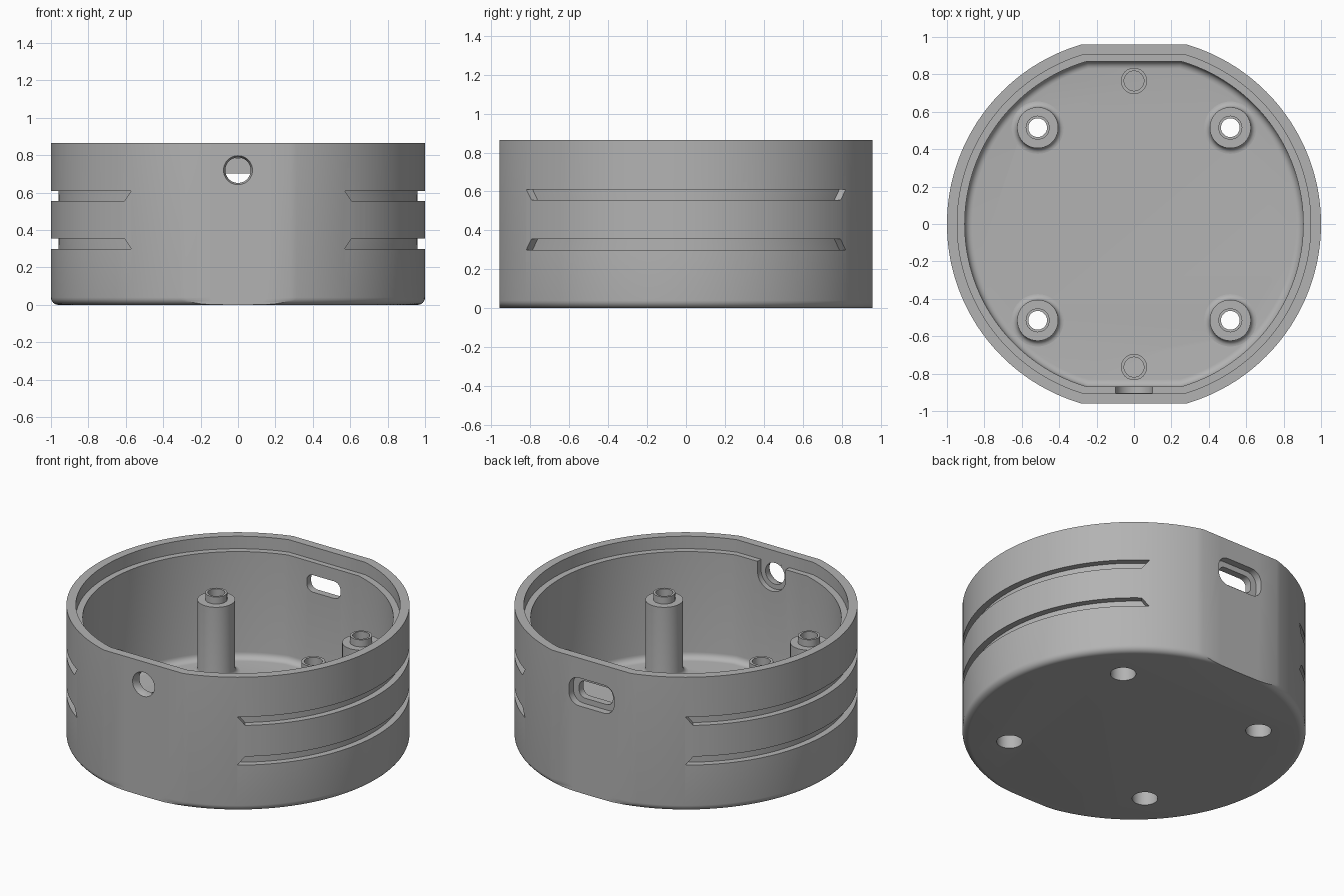
import bpy, bmesh, math
from mathutils import Matrix

if "Cube" in bpy.data.objects:
    bpy.data.objects.remove(bpy.data.objects["Cube"])

grey = bpy.data.materials.new("plain grey")
grey.diffuse_color = (0.45, 0.45, 0.45, 1)
grey.use_nodes = True
grey.node_tree.nodes["Principled BSDF"].inputs["Base Color"].default_value = grey.diffuse_color


def make(name, rings, wrap=True, caps=True, close=False):
    """Skin equal-length rings of points into a mesh object."""
    bm = bmesh.new()
    vs = [[bm.verts.new(p) for p in ring] for ring in rings]
    n = len(vs[0])
    pairs = list(zip(vs, vs[1:])) + ([(vs[-1], vs[0])] if close else [])
    for a, b in pairs:
        for i in range(n if wrap else n - 1):
            j = (i + 1) % n
            bm.faces.new((a[i], a[j], b[j], b[i]))
    if caps:
        bm.faces.new(vs[0][::-1])
        bm.faces.new(vs[-1])
    bmesh.ops.remove_doubles(bm, verts=bm.verts, dist=1e-5)
    bmesh.ops.recalc_face_normals(bm, faces=bm.faces)
    me = bpy.data.meshes.new(name)
    bm.to_mesh(me)
    bm.free()
    me.materials.append(grey)
    ob = bpy.data.objects.new(name, me)
    bpy.context.collection.objects.link(ob)
    return ob


def outline(r, f, z, n=72, m=4):
    """Circle of radius r with flats at y = +-f."""
    c = math.asin(min(1, f / r))
    pts = []
    for s in (1, -1):
        arc = [(-c + 2 * c * i / n) for i in range(n + 1)]
        pts += [(s * r * math.cos(a), s * r * math.sin(a), z) for a in arc]
        x = r * math.cos(c)
        if f < r:
            pts += [(s * x * (1 - 2 * k / m), s * f, z) for k in range(1, m)]
        else:
            pts += [(0, s * r, z)] * (m - 1)
    return pts


def revolve(name, profile, n=40, caps=True):
    """Turn (radius, z) points about the z axis."""
    return make(name, [[(r * math.cos(2 * math.pi * i / n), r * math.sin(2 * math.pi * i / n), z)
                        for i in range(n)] for r, z in profile], caps=caps)


def rounded_slot(name, w, h, rad, y0, y1, z):
    """Rounded rectangle in the xz plane, extruded along y."""
    pts = []
    for q, (sx, sz) in enumerate(((1, 1), (-1, 1), (-1, -1), (1, -1))):
        for k in range(9):
            a = (q + k / 8) * math.pi / 2
            pts.append((sx * (w / 2 - rad) + rad * math.cos(a),
                        z + sz * (h / 2 - rad) + rad * math.sin(a)))
    return make(name, [[(x, y, zz) for x, zz in pts] for y in (y0, y1)])


def groove(name, z0, z1, a0, a1, side):
    """Arc-shaped cutter with slanted ends; a0, a1 are half angles at z0, z1."""
    rings = []
    for i in range(61):
        t = -1 + 2 * i / 60
        rings.append([(side * r * math.cos(math.radians(t * a)),
                       r * math.sin(math.radians(t * a)), z)
                      for r, z, a in ((.96, z0, a0), (1.06, z0, a0), (1.06, z1, a1), (.96, z1, a1))])
    return make(name, rings)


def cut(ob, cutter):
    mod = ob.modifiers.new("cut", 'BOOLEAN')
    mod.operation, mod.solver, mod.object = 'DIFFERENCE', 'EXACT', cutter
    bpy.context.view_layer.objects.active = ob
    bpy.ops.object.modifier_apply(modifier=mod.name)
    bpy.data.objects.remove(cutter)


TOP, FLOOR = .865, .10
quarter = [math.pi / 2 * k / 6 for k in range(7)]

# Shell with rounded bottom edge, flats front and back
R = .04
body = make("housing", [outline(1 - R + R * math.sin(a), .96, R - R * math.cos(a)) for a in quarter]
            + [outline(1, .96, TOP)])

# Cavity with rounded floor edge, and the lid ledge above it
cavity = [outline(.905 - R + R * math.sin(a), .87 - R + R * math.sin(a), FLOOR + R - R * math.cos(a))
          for a in quarter]
cut(body, make("cavity", cavity + [outline(.905, .87, 1)]))
cut(body, make("ledge", [outline(.945, .905, z) for z in (TOP - .08, 1)]))

# Side grooves
for side in (1, -1):
    cut(body, groove("groove", .555, .61, 52.6, 55.2, side))
    cut(body, groove("groove", .30, .355, 55.2, 52.6, side))

# Front cable hole, flared outside, with a recess inside
hole = revolve("hole", [(.068, .8), (.068, .935), (.078, .961), (.078, 1.0)])
hole.data.transform(Matrix.Translation((0, 0, .72)) @ Matrix.Rotation(math.pi / 2, 4, 'X'))
cut(body, hole)
arch = [(.1 * math.cos(a), .72 + .1 * math.sin(a))
        for a in (math.pi + math.pi * k / 20 for k in range(21))] + [(.1, .82), (-.1, .82)]
cut(body, make("recess", [[(x, y, z) for x, z in arch] for y in (-.9049, -.8)]))

# Back socket slot with a wider outer pocket
cut(body, rounded_slot("slot", .24, .11, .045, .8, 1.1, .648))
cut(body, rounded_slot("pocket", .32, .18, .07, .915, 1.1, .648))

# Screw holes and hollow screw posts
posts = []
for x in (-.515, .515):
    for y in (-.515, .515):
        bore = revolve("bore", [(.075, -.1), (.075, .2)])
        bore.data.transform(Matrix.Translation((x, y, 0)))
        cut(body, bore)
        foot = [(.14 - .03 * math.sin(a), FLOOR + .03 - .03 * math.cos(a)) for a in quarter]
        p = revolve("screw_post", foot + [(.11, .565), (.064, .565), (.064, .61), (.05, .61),
                                          (.05, .5), (.075, .5), (.075, FLOOR)], caps=False)
        p.location = (x, y, 0)
        posts.append(p)

# Short locating tubes
for y in (-.765, .765):
    p = revolve("locating_tube", [(.07, FLOOR), (.07, .21), (.053, .21), (.053, FLOOR)], caps=False)
    p.location = (0, y, 0)
    posts.append(p)

# Smooth shading with sharp edges kept
bpy.ops.object.select_all(action='DESELECT')
for ob in [body] + posts:
    ob.select_set(True)
bpy.context.view_layer.objects.active = body
bpy.ops.object.shade_smooth_by_angle(angle=math.radians(30))
